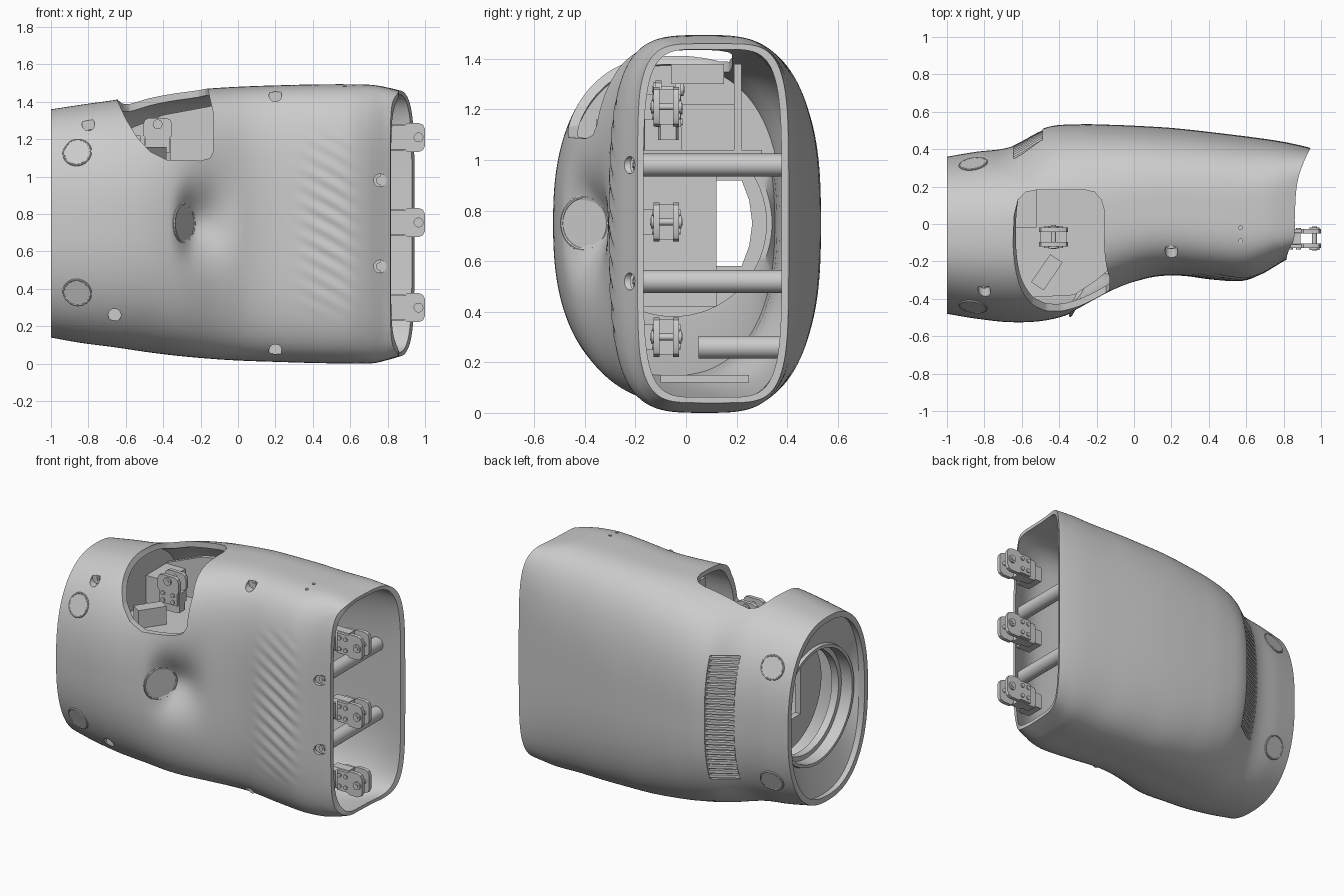
import bpy, bmesh, math
from mathutils import Vector, Matrix

if "Cube" in bpy.data.objects:
    bpy.data.objects.remove(bpy.data.objects["Cube"])

# Body sections: x, front y, back y, bottom z, top z, front and back squareness
SEC = [(-1.0, -.48, .36, .14, 1.36, 2.4, 2.4), (-.85, -.505, .385, .113, 1.383, 2.4, 2.4),
       (-.66, -.525, .412, .088, 1.41, 2.4, 2.4), (-.47, -.515, .505, .06, 1.44, 2.5, 2.6),
       (-.3, -.465, .522, .04, 1.46, 2.8, 2.8), (-.1, -.36, .52, .023, 1.475, 3.2, 2.8),
       (.05, -.295, .514, .015, 1.483, 3.5, 2.8), (.2, -.275, .505, .01, 1.488, 3.6, 2.8),
       (.4, -.29, .484, .004, 1.493, 3.7, 3), (.6, -.298, .459, .001, 1.494, 3.8, 3.2),
       (.75, -.265, .435, .003, 1.49, 4, 3.6), (.84, -.225, .415, .022, 1.475, 4.5, 4.2),
       (.9, -.19, .40, .04, 1.46, 5, 5)]
END = [(-.25, .81), (-.16, .82), (-.08, .855), (.05, .86), (.2, .87), (.3, .895), (.41, .945)]
SEAM = [(-.66, .36), (-.4, .29), (.3, .23), (.5, .19), (.62, .09), (.9, -.2)]


def smooth(t):
    t = max(0, min(1, t))
    return t * t * (3 - 2 * t)


def interp(tab, x):
    x = max(tab[0][0], min(tab[-1][0], x))
    i = next(k for k in range(len(tab) - 1) if x <= tab[k + 1][0])
    h = tab[i + 1][0] - tab[i][0]
    t = (x - tab[i][0]) / h

    def slope(k, j):
        a, b = tab[max(k - 1, 0)], tab[min(k + 1, len(tab) - 1)]
        return (b[j] - a[j]) / (b[0] - a[0]) * h
    return [(1 + 2 * t) * (1 - t) ** 2 * tab[i][j] + t * (1 - t) ** 2 * slope(i, j)
            + t * t * (3 - 2 * t) * tab[i + 1][j] + t * t * (t - 1) * slope(i + 1, j)
            for j in range(1, len(tab[0]))]


def surf(x, z, side):
    if side < 0 and x > .55:  # undo the pull-back of the front lip
        u = x
        for _ in range(30):
            u = x + .087 * smooth((u - .5) / .4)
        x = u
    yf, yb, zb, zt, nf, nb = interp(SEC, x)
    n = nf if side < 0 else nb
    q = min(1, abs(z - (zb + zt) / 2) / ((zt - zb) / 2))
    return (yf + yb) / 2 + side * (yb - yf) / 2 * (1 - q ** n) ** (1 / n)


def ring(x, inset=0.0, n=240, detail=False):
    yf, yb, zb, zt, nf, nb = interp(SEC, x)
    yc, hy, zc, hz = (yf + yb) / 2, (yb - yf) / 2 - inset, (zb + zt) / 2, (zt - zb) / 2 - inset
    out = []
    for k in range(n):
        c, s = math.cos(math.tau * k / n), math.sin(math.tau * k / n)
        e = nf if c < 0 else nb
        r = (abs(c) ** e + abs(s) ** e) ** (-1 / e)
        y, z = yc + hy * r * c, zc + hz * r * s
        if c < 0:  # sensor dimple
            b = smooth((x + .35) / .11) if x < -.235 else 1 - smooth((x + .26) / .3)
            w = .15 + .25 * max(0, x + .29)
            y += .125 * b * math.exp(-((z - .75) / w) ** 2)
        if detail and c < 0 and .3 < x < .7 and .25 < z < 1.27:  # grip ridges
            env = math.sin(math.pi * (x - .3) / .4) * math.sin(math.pi * (z - .25) / 1.02) ** .6
            y += .0075 * env * math.sin(math.tau * (z + .55 * x) / .09)
        if detail and x > -.62:  # raised back panel
            g = .022 * smooth((y - interp(SEAM, x)[0]) / .028) * smooth((x + .62) / .15)
            y = yc + (y - yc) * (1 + g)
        out.append((x + smooth((x - .5) / .4) * (interp(END, y)[0] - .9), y, z))
    return out


def make(name, bm):
    bmesh.ops.recalc_face_normals(bm, faces=bm.faces)
    me = bpy.data.meshes.new(name)
    bm.to_mesh(me)
    bm.free()
    ob = bpy.data.objects.new(name, me)
    bpy.context.collection.objects.link(ob)
    return ob


def loft(name, rings, cyclic=False):
    bm = bmesh.new()
    R = [[bm.verts.new(p) for p in r] for r in rings]
    n = len(R[0])
    for i in range(len(R) if cyclic else len(R) - 1):
        a, b = R[i], R[(i + 1) % len(R)]
        for k in range(n):
            bm.faces.new((a[k], a[(k + 1) % n], b[(k + 1) % n], b[k]))
    if not cyclic:
        bm.faces.new(R[0])
        bm.faces.new(R[-1])
    return make(name, bm)


def prism(name, pts, axis, lo, hi):
    place = {'x': lambda p, d: (d, p[0], p[1]), 'y': lambda p, d: (p[0], d, p[1]),
             'z': lambda p, d: (p[0], p[1], d)}[axis]
    return loft(name, [[place(p, d) for p in pts] for d in (lo, hi)])


def box(name, x0, x1, y0, y1, z0, z1):
    return prism(name, [(x0, y0), (x1, y0), (x1, y1), (x0, y1)], 'z', z0, z1)


def cyl(name, p0, p1, r, n=32):
    p0, p1 = Vector(p0), Vector(p1)
    m = Matrix.Translation((p0 + p1) / 2) @ (p1 - p0).to_track_quat('Z', 'Y').to_matrix().to_4x4()
    bm = bmesh.new()
    bmesh.ops.create_cone(bm, cap_ends=True, segments=n, radius1=r, radius2=r, depth=(p1 - p0).length, matrix=m)
    return make(name, bm)


def select(obs):
    bpy.ops.object.select_all(action='DESELECT')
    for o in obs:
        o.select_set(True)
    bpy.context.view_layer.objects.active = obs[0]


def join(name, obs):
    select(obs)
    bpy.ops.object.join()
    obs[0].name = name
    return obs[0]


def boolean(ob, other, op='DIFFERENCE'):
    m = ob.modifiers.new('cut', 'BOOLEAN')
    m.operation, m.solver, m.object = op, 'EXACT', other
    other.hide_render = True
    select([ob])
    bpy.ops.object.modifier_apply(modifier='cut')
    bpy.data.objects.remove(other)


# Shell: outer skin forward, inner skin back, thinner at the finger end
shell = loft('palm_shell', [ring(-1 + 1.9 * i / 72, 0, detail=True) for i in range(73)]
             + [ring(.9 - 1.9 * i / 30, .022 + .014 * smooth(i / 6)) for i in range(31)], cyclic=True)

# Thumb window cutter
window = prism('window_cutter', [(-.66, 1.44), (-.6, 1.31), (-.54, 1.21), (-.47, 1.135), (-.38, 1.09), (-.2, 1.085),
               (-.15, 1.1), (-.13, 1.14), (-.13, 1.33), (-.16, 1.46), (-.16, 1.8), (-.66, 1.8)], 'y', -1, .3)
boolean(window, prism('window_corner', [(-.7, -1.2), (-.05, -1.2), (-.13, -.2), (-.155, .06), (-.175, .13), (-.21, .17),
        (-.26, .182), (-.52, .182), (-.58, .17), (-.62, .13), (-.64, .05)], 'z', .9, 2), 'INTERSECT')
cutters = [window]

# Back vent recess and slats
ZS = [.34 + .82 * i / 24 for i in range(25)]
XS = [-.645 + .155 * i / 5 for i in range(6)]
cutters.append(loft('vent_cutter', [[(x, surf(x, z, 1) - .025, z) for z in ZS]
                    + [(x, surf(x, z, 1) + .06, z) for z in reversed(ZS)] for x in XS]))
slats = [prism('slat', [(x, surf(x, z, 1) - .03) for x in XS] + [(x, surf(x, z, 1) + .003) for x in reversed(XS)],
               'z', z - .009, z + .009) for z in [.36 + .78 * i / 23 for i in range(24)]]
join('back_vent_slats', slats)

# Front screws in counterbores
screws = []
for x, z in [(-.8, 1.28), (-.66, .26), (.2, 1.435), (.2, .07), (.76, .98), (.76, .52)]:
    y = surf(x, z, -1)
    cutters.append(cyl('screw_cutter', (x, y - .12, z), (x, y + .022, z), .034, 24))
    screws.append(cyl('screw', (x, y + .016, z), (x, y + .03, z), .022, 20))
    screws.append(cyl('socket', (x, y + .012, z), (x, y + .03, z), .011, 6))
join('front_screws', screws)
for y in (-.02, -.09):
    cutters.append(cyl('pin_cutter', (.57, y, 1.475), (.57, y, 1.6), .01, 12))
boolean(shell, join('cutters', cutters))

# Round wrist buttons with rims, both sides
for side, tag in ((-1, 'front'), (1, 'back')):
    for z in (1.13, .38):
        x, d = -.86, .03
        p = Vector((x, surf(x, z, side), z))
        n = Vector((-(surf(x + d, z, side) - surf(x - d, z, side)) / (2 * d), 1,
                    -(surf(x, z + d, side) - surf(x, z - d, side)) / (2 * d))).normalized() * side
        disc = cyl('disc', p - n * .02, p + n * .003, .068, 40)
        bpy.ops.mesh.primitive_torus_add(location=p - n * .001, rotation=n.to_track_quat('Z', 'Y').to_euler(),
                                         major_radius=.073, minor_radius=.006, major_segments=40, minor_segments=8)
        join(tag + '_wrist_button', [disc, bpy.context.object])

# Angled palm sensor
p, n = Vector((-.288, -.40, .75)), Vector((.86, -.5, 0))
lens = cyl('lens', p - n * .03, p + n * .004, .1, 48)
bpy.ops.mesh.primitive_torus_add(location=p, rotation=n.to_track_quat('Z', 'Y').to_euler(),
                                 major_radius=.104, minor_radius=.008, major_segments=48, minor_segments=8)
join('palm_sensor', [lens, bpy.context.object])


# Wrist funnel and mounting ring
def circ(x, r):
    return [(x, -.05 + r * math.cos(math.tau * k / 96), .75 + r * math.sin(math.tau * k / 96)) for k in range(96)]


loft('wrist_socket', [ring(-.96, .03, 96), circ(-.91, .39), circ(-.93, .385), circ(-.93, .365), circ(-.85, .365),
     circ(-.85, .335), circ(-.8, .335), circ(-.8, .39), ring(-.84, .03, 96)], cyclic=True)

# Inner bulkhead and actuator housing
bulk = cyl('inner_bulkhead', (-.7, -.05, .75), (-.66, -.05, .75), .37, 64)
boolean(bulk, prism('bulkhead_cutter', [(-.2, .58), (.22, .58), (.25, .66), (.262, .75), (.25, .84), (.22, .92),
                                        (-.2, .92)], 'x', -.8, -.5))
box('actuator_housing', -.6, -.12, -.24, .12, .42, 1.0)
box('lower_tray', -.5, .3, -.1, .25, .12, .15)
box('upper_tray', -.1, .4, -.06, .15, 1.3, 1.38)

# Thumb pocket: floor, ledge, back and wrist-side walls
prism('thumb_pocket_floor', [(-.69, -.4), (-.32, -.38), (-.2, -.3), (-.13, -.24), (-.13, .3), (-.69, .3)], 'z', 1.0, 1.04)
box('thumb_pocket_ledge', -.66, -.52, -.02, .2, 1.04, 1.22)
prism('thumb_pocket_back', [(-.67, 1.0), (-.13, 1.0), (-.13, 1.38), (-.4, 1.33), (-.67, 1.22)], 'y', .19, .22)
wall = loft('thumb_pocket_wall', [ring(-.69, .034, 96), ring(-.66, .034, 96)])
boolean(wall, box('wall_cutter', -1, 0, -1, 1, -1, 1.0))
arm = box('thumb_stop', -.04, .04, -.1, .08, -.06, .06)
arm.location, arm.rotation_euler = (-.46, -.25, 1.1), (0, 0, -.6)

# Cross posts between the front and back walls
for x, z, y0, y1 in [(.74, .98, -.19, .40), (.74, .52, -.19, .40), (.2, .26, .05, .43)]:
    cyl('cross_post', (x, y0, z), (x, y1, z), .045)


# Hinge: block, two lugs, pin and bolts, pointing along +x from its pin
def hinge(name, loc, turn=0):
    lug = [(-.15, -.066), (-.07, -.066), (-.06, -.078), (.0, -.078), (.024, -.068), (.035, -.045), (.035, .045),
           (.024, .068), (.0, .078), (-.06, .078), (-.07, .066), (-.15, .066)]
    obs = [prism('block', [(-.04, -.05), (-.03, -.07), (.03, -.07), (.04, -.05), (.04, .05), (.03, .07),
                           (-.03, .07), (-.04, .05)], 'x', -.2, -.075)]
    obs += [prism('lug', lug, 'y', y - .012, y + .012) for y in (-.038, .038)]
    for s in (-1, 1):
        obs.append(cyl('boss', (0, s * .045, 0), (0, s * .06, 0), .026, 24))
        obs += [cyl('bolt', (bx, s * .045, bz), (bx, s * .057, bz), .014, 12)
                for bx in (-.13, -.085) for bz in (-.036, .036)]
    obs.append(cyl('pin', (0, -.064, 0), (0, .064, 0), .013, 16))
    ob = join(name, obs)
    ob.location, ob.rotation_euler = loc, (0, turn, 0)


for z in (1.21, .755, .30):
    hinge('finger_hinge', (.965, -.078, z))
    box('finger_hinge_mount', .7, .8, -.18, -.06, z - .05, z + .05)
hinge('thumb_hinge', (-.43, -.07, 1.28), -math.pi / 2)

# Smooth shading with sharp edges kept
select([o for o in bpy.context.scene.objects if o.type == 'MESH'])
bpy.ops.object.shade_smooth_by_angle(angle=math.radians(38))
